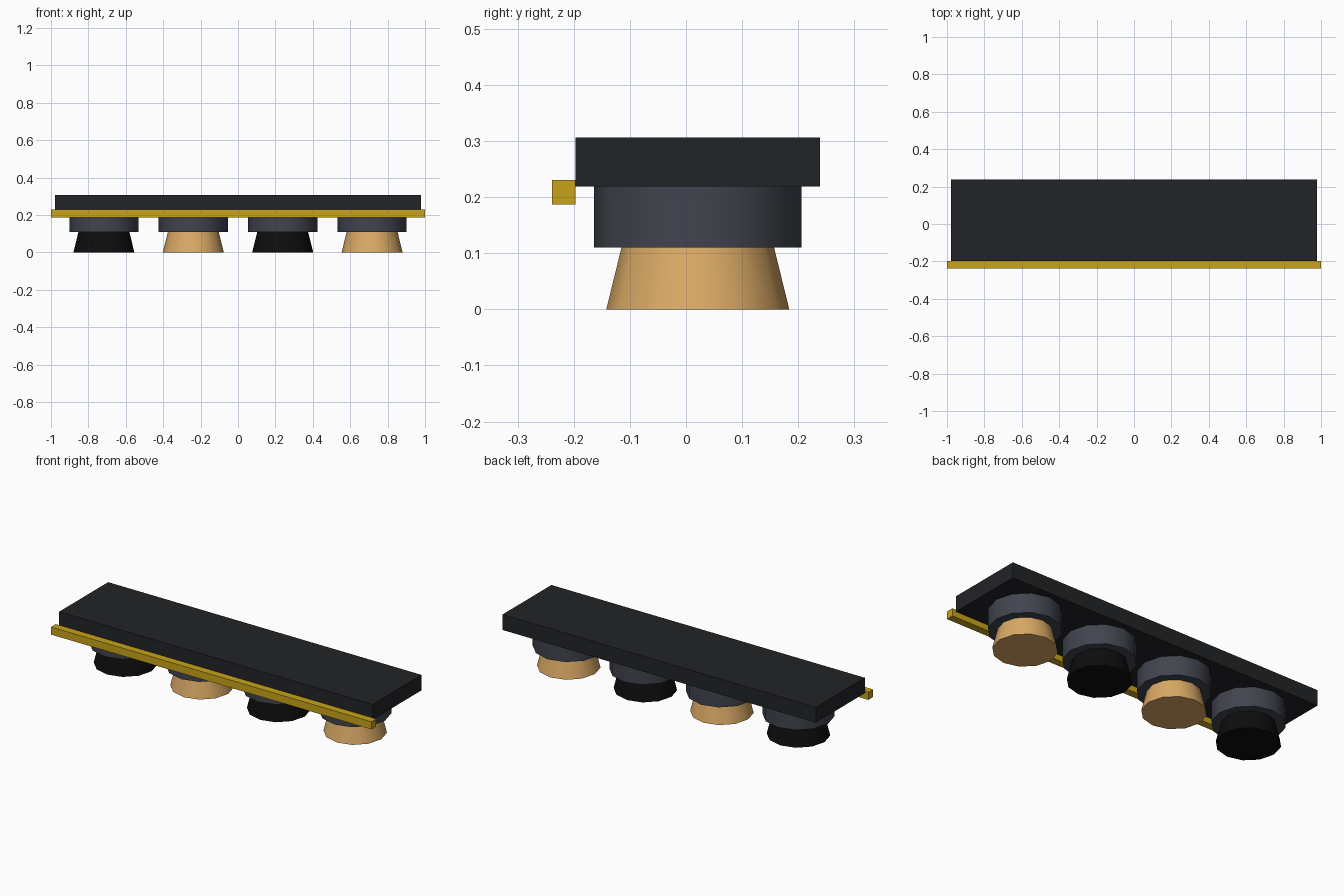
import bpy
from math import radians

if "Cube" in bpy.data.objects:
    bpy.data.objects.remove(bpy.data.objects["Cube"])


def material(name, rgb):
    m = bpy.data.materials.new(name)
    m.diffuse_color = (*rgb, 1)
    m.use_nodes = True
    m.node_tree.nodes["Principled BSDF"].inputs["Base Color"].default_value = m.diffuse_color
    return m


CHARCOAL = material("charcoal", (0.016, 0.017, 0.02))
SLATE = material("slate", (0.052, 0.058, 0.075))
BLACK = material("black", (0.004, 0.004, 0.004))
TAN = material("tan", (0.70, 0.40, 0.13))
GOLD = material("gold", (0.58, 0.37, 0.01))


def box(name, x, y, z, mat):
    spans = (x, y, z)
    bpy.ops.mesh.primitive_cube_add(size=1, location=[(a + b) / 2 for a, b in spans])
    ob = bpy.context.object
    ob.name = name
    ob.scale = [b - a for a, b in spans]
    bpy.ops.object.transform_apply(location=False, rotation=False, scale=True)
    ob.data.materials.append(mat)


def drum(name, x, r_bottom, r_top, z0, z1, mat):
    bpy.ops.mesh.primitive_cone_add(vertices=12, radius1=r_bottom, radius2=r_top,
                                    depth=z1 - z0, location=(x, 0.021, (z0 + z1) / 2))
    ob = bpy.context.object
    ob.name = name
    ob.data.materials.append(mat)
    bpy.ops.object.shade_smooth_by_angle(angle=radians(40))


# Top slab and front trim strip
box("top_board", (-0.978, 0.978), (-0.197, 0.239), (0.219, 0.306), CHARCOAL)
box("front_trim", (-1, 1), (-0.239, -0.197), (0.187, 0.23), GOLD)

# Row of four collars with flared feet in alternating colours
for i in range(4):
    x = (i - 1.5) * 0.478
    drum(f"collar_{i + 1}", x, 0.185, 0.185, 0.11, 0.219, SLATE)
    drum(f"flared_foot_{i + 1}", x, 0.163, 0.136, 0, 0.11, TAN if i % 2 else BLACK)
